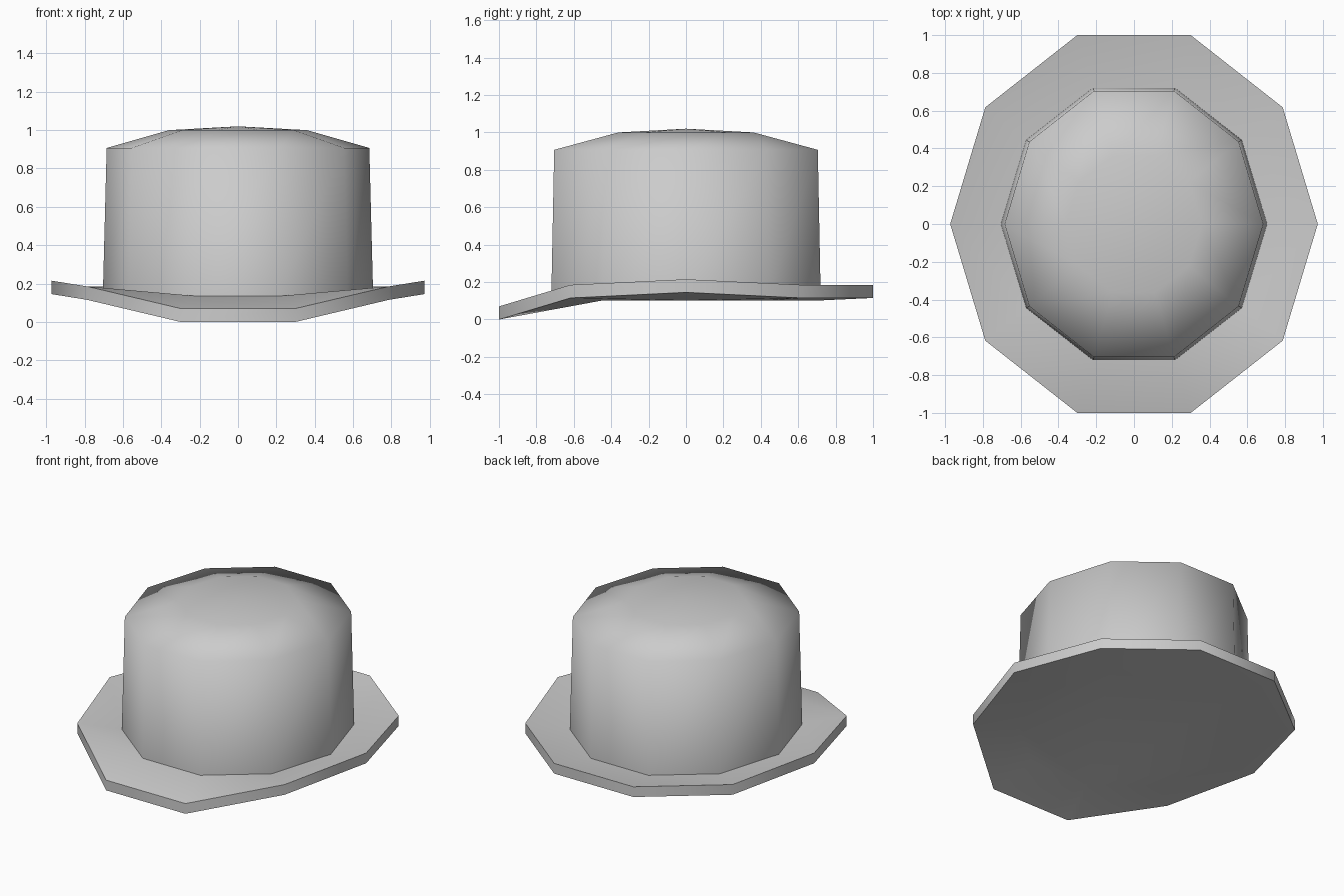
import bpy, bmesh, math

cube = bpy.data.objects.get("Cube")
if cube:
    bpy.data.objects.remove(cube, do_unlink=True)

SIDES = 10
grey = bpy.data.materials.new("felt_grey")
grey.use_nodes = True
color = (0.6, 0.6, 0.6, 1)
grey.diffuse_color = color
grey.node_tree.nodes["Principled BSDF"].inputs["Base Color"].default_value = color


def ring(bm, rx, ry, heights):
    """Add a ten-sided oval ring, with one height per corner."""
    verts = []
    for i, z in enumerate(heights):
        a = math.tau * i / SIDES
        verts.append(bm.verts.new((rx * math.cos(a), ry * math.sin(a), z)))
    return verts


def bridge(bm, lower, upper):
    for i in range(SIDES):
        j = (i + 1) % SIDES
        bm.faces.new((lower[i], lower[j], upper[j], upper[i]))


def bulged_bridge(bm, inner, outer, up):
    """Join two rings with triangles folded outward, up (1) or down (-1)."""
    for i in range(SIDES):
        j = (i + 1) % SIDES
        rise = outer[i].co.z + inner[j].co.z - outer[j].co.z - inner[i].co.z
        if rise * up > 0:
            bm.faces.new((inner[i], outer[i], inner[j]))
            bm.faces.new((outer[i], outer[j], inner[j]))
        else:
            bm.faces.new((inner[i], outer[i], outer[j]))
            bm.faces.new((inner[i], outer[j], inner[j]))


def finish(bm, name):
    bmesh.ops.recalc_face_normals(bm, faces=bm.faces)
    mesh = bpy.data.meshes.new(name)
    bm.to_mesh(mesh)
    bm.free()
    mesh.materials.append(grey)
    obj = bpy.data.objects.new(name, mesh)
    bpy.context.collection.objects.link(obj)
    bpy.ops.object.select_all(action='DESELECT')
    obj.select_set(True)
    bpy.context.view_layer.objects.active = obj


# Brim: flat seat under the crown, sides curl up, front dips down
edge = [0.145, 0.115, 0.115, 0.115, 0.115, 0.145, 0.115, 0, 0, 0.115]
bm = bmesh.new()
seat_low = ring(bm, 0.705, 0.757, [0.102] * SIDES)
edge_low = ring(bm, 0.973, 1.051, edge)
edge_top = ring(bm, 0.973, 1.051, [z + 0.07 for z in edge])
seat_top = ring(bm, 0.705, 0.757, [0.135] * SIDES)
bm.faces.new(seat_low)
bulged_bridge(bm, seat_low, edge_low, -1)
bridge(bm, edge_low, edge_top)
bulged_bridge(bm, seat_top, edge_top, 1)
bm.faces.new(seat_top)
finish(bm, "brim")
bpy.ops.object.shade_smooth_by_angle(angle=math.radians(50))

# Crown: slightly tapered wall with a soft shallow dome
bm = bmesh.new()
base = ring(bm, 0.705, 0.757, [0.135] * SIDES)
rim = ring(bm, 0.685, 0.741, [0.907] * SIDES)
dome = ring(bm, 0.36, 0.38, [1.0] * SIDES)
bridge(bm, base, rim)
bridge(bm, rim, dome)
tip = bm.verts.new((0, 0, 1.02))
for i in range(SIDES):
    bm.faces.new((dome[i], dome[(i + 1) % SIDES], tip))
finish(bm, "crown")
bpy.ops.object.shade_smooth()
